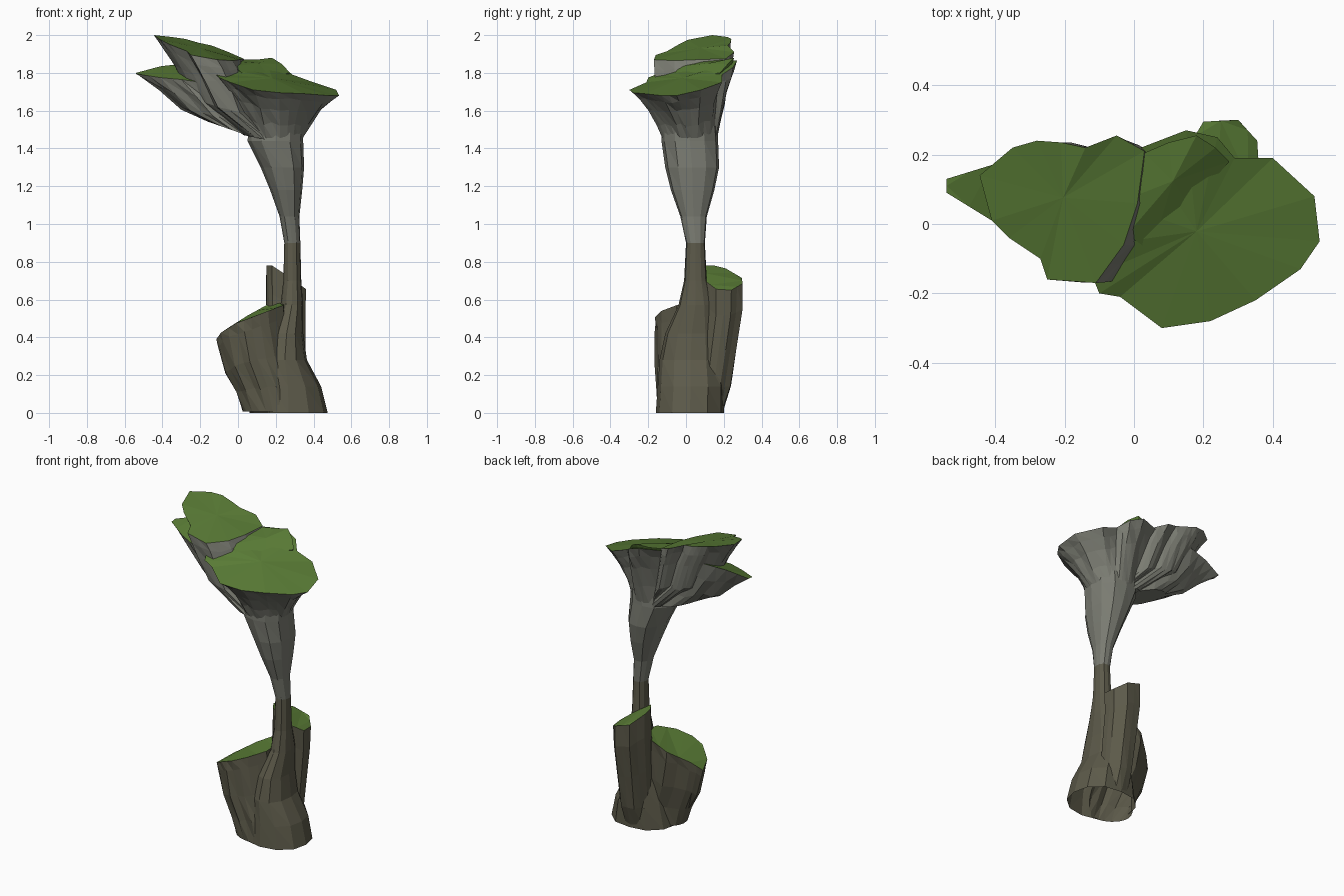
import bpy, bmesh, math, random
from mathutils import Vector

if "Cube" in bpy.data.objects:
    bpy.data.objects.remove(bpy.data.objects["Cube"])

random.seed(4)


def material(name, rgb):
    m = bpy.data.materials.new(name)
    m.diffuse_color = (*rgb, 1)
    m.use_nodes = True
    m.node_tree.nodes["Principled BSDF"].inputs["Base Color"].default_value = m.diffuse_color
    return m


MATS = [material("brown rock", (0.108, 0.102, 0.068)),
        material("grey rock", (0.195, 0.200, 0.168)),
        material("grass green", (0.100, 0.198, 0.036))]
BROWN, GREY, GRASS = 0, 1, 2


def skin(name, rings, rule, lift=0.0):
    """Join rings of equal length, listed top to bottom, and close both ends."""
    bm = bmesh.new()
    loops = [[bm.verts.new(p) for p in r] for r in rings]
    n = len(loops[0])
    for a, b in zip(loops, loops[1:]):
        for i in range(n):
            j = (i + 1) % n
            bm.faces.new((a[i], b[i], b[j]))
            bm.faces.new((a[i], b[j], a[j]))
    # top is a low fan if lifted, otherwise a few large facets
    if lift:
        c = bm.verts.new(sum((Vector(p) for p in rings[0]), Vector()) / n + Vector((0, 0, lift)))
        top = [bm.faces.new((loops[0][i], loops[0][(i + 1) % n], c)) for i in range(n)]
    else:
        f = bm.faces.new(loops[0])
        f.normal_update()
        top = bmesh.ops.triangulate(bm, faces=[f], ngon_method='BEAUTY')["faces"]
    bm.faces.new(loops[-1])
    bmesh.ops.recalc_face_normals(bm, faces=bm.faces[:])
    top = set(top)
    for f in bm.faces:
        f.material_index = rule(f, f in top)
    me = bpy.data.meshes.new(name)
    bm.to_mesh(me)
    bm.free()
    for m in MATS:
        me.materials.append(m)
    ob = bpy.data.objects.new(name, me)
    bpy.context.collection.objects.link(ob)
    return ob


def rock(name, rim, foot, steps, mat, lift=0.0, rough=0.009):
    """Grass-topped rock: a rim outline drawn down to an elliptical foot.
    foot = x, y, z, radius x, radius y, z slope along x; steps = (sideways, down) blends."""
    pts = []
    for i, p in enumerate(rim):                      # add edge midpoints
        p, q = Vector(p), Vector(rim[(i + 1) % len(rim)])
        pts += [p, (p + q) / 2]
    mid = sum(pts, Vector()) / len(pts)
    fx, fy, fz, rx, ry, sl = foot
    ends = []
    for p in pts:
        a = math.atan2((p.y - mid.y) / ry, (p.x - mid.x) / rx)
        dx = rx * math.cos(a)
        ends.append(Vector((fx + dx, fy + ry * math.sin(a), fz + sl * dx)))
    groove = [random.uniform(-rough, rough) for _ in pts]
    rings = [pts]
    for s, d in steps:
        ring = []
        for p, e, g in zip(pts, ends, groove):
            v = Vector((p.x + (e.x - p.x) * s, p.y + (e.y - p.y) * s, p.z + (e.z - p.z) * d))
            out = Vector((p.x - mid.x, p.y - mid.y, 0)).normalized()
            if d < 1:
                v += out * (g + random.uniform(-.4, .4) * rough)
                v.z += random.uniform(-1, 1) * rough
            ring.append(v)
        rings.append(ring)
    return skin(name, rings, lambda f, t: GRASS if t else mat, lift)


parts = []
# right cap
parts.append(rock("right_cap",
     [(.08, -.30, 1.71), (.22, -.28, 1.695), (.35, -.22, 1.69), (.48, -.13, 1.68), (.535, -.05, 1.68),
      (.52, .08, 1.71), (.40, .19, 1.75), (.29, .19, 1.79), (.24, .25, 1.83),
      (.15, .27, 1.865), (.02, .22, 1.865), (-.05, .06, 1.855), (-.09, -.06, 1.83), (-.12, -.15, 1.795),
      (-.10, -.20, 1.775), (-.04, -.21, 1.75)],
     (.20, .02, 1.45, .14, .145, 0), [(.22, .14), (.5, .36), (.8, .68), (1, 1)], GREY, .006))

# raised grassy ridge across the right cap
parts.append(rock("cap_ridge",
     [(.05, -.08, 1.775), (.16, .05, 1.785), (.275, .18, 1.80), (.235, .22, 1.845), (.18, .255, 1.88),
      (.10, .235, 1.87), (.03, .205, 1.87), (0, .08, 1.86), (-.02, -.03, 1.835)],
     (.12, .1, 1.66, .06, .06, 0), [(.3, .4), (1, 1)], GRASS, .016, .002))

# left upper cap
parts.append(rock("left_cap",
     [(-.445, .14, 2.0), (-.41, .01, 1.975), (-.36, -.04, 1.95), (-.27, -.10, 1.915), (-.25, -.16, 1.895),
      (-.11, -.17, 1.87), (-.03, -.06, 1.865), (.01, .06, 1.87), (.03, .21, 1.875), (-.05, .255, 1.91),
      (-.14, .22, 1.945), (-.21, .235, 1.96), (-.28, .24, 1.98), (-.35, .22, 1.99)],
     (.12, .02, 1.452, .09, .14, -.2), [(.09, .12), (.22, .3), (.42, .64), (1, 1)], GREY, .004))

# lower left lip
parts.append(rock("left_lip",
     [(-.54, .13, 1.80), (-.54, .09, 1.795), (-.41, .01, 1.775), (-.30, -.04, 1.765), (-.23, -.06, 1.755),
      (-.10, -.06, 1.76), (0, .10, 1.80), (-.10, .20, 1.83), (-.28, .20, 1.85), (-.41, .17, 1.835)],
     (-.02, .05, 1.493, .14, .12, -.35), [(.3, .32), (.62, .72), (1, 1)], GREY))

# back column
parts.append(rock("back_column",
     [(.15, .15, .78), (.18, .10, .78), (.30, .10, .70), (.36, .16, .655), (.355, .24, .65),
      (.30, .30, .685), (.20, .295, .715), (.15, .21, .765)],
     (.26, .105, .004, .09, .09, 0), [(.02, .2), (.3, .5), (.6, .8), (1, 1)], BROWN, 0, .005))

# left base lump
parts.append(rock("left_base",
     [(-.115, -.01, .39), (-.09, -.09, .425), (-.01, -.155, .475), (.07, -.165, .505), (.16, -.13, .54),
      (.24, -.05, .57), (.25, .08, .585), (.15, .14, .57), (.05, .125, .515), (-.06, .04, .445)],
     (.18, -.025, .007, .155, .125, 0), [(.05, .12), (.3, .45), (.75, .75), (1, 1)], BROWN, 0, .009))

# trunk: z, x range, y range; brown below 0.9 and grey above
TRUNK = [(1.52, .06, .345, -.13, .165), (1.44, .05, .345, -.13, .17), (1.30, .12, .35, -.11, .175),
         (1.18, .17, .34, -.08, .15), (1.04, .22, .325, -.03, .11), (.90, .245, .33, 0, .10),
         (.70, .24, .335, -.01, .11), (.57, .225, .345, -.04, .14), (.42, .17, .345, -.11, .17),
         (.28, .13, .365, -.14, .185), (.14, .09, .44, -.15, .20), (0, .06, .475, -.16, .20)]
N = 12
wob = [1 if i % 3 == 0 else random.uniform(.96, 1.06) for i in range(N)]
rings = []
for z, x0, x1, y0, y1 in TRUNK:
    ring = []
    for i in range(N):
        a = 2 * math.pi * i / N
        ring.append(Vector(((x0 + x1) / 2 + (x1 - x0) / 2 * math.cos(a) * wob[i],
                            (y0 + y1) / 2 + (y1 - y0) / 2 * math.sin(a) * wob[i], z)))
    rings.append(ring)
trunk = skin("trunk", rings, lambda f, t: GREY if f.calc_center_median().z > .9 else BROWN)

# weld everything into one outer shell
for p in parts:
    mod = trunk.modifiers.new("join_" + p.name, 'BOOLEAN')
    mod.operation, mod.solver, mod.object = 'UNION', 'EXACT', p
    mod.use_self = True
shell = bpy.data.meshes.new_from_object(trunk.evaluated_get(bpy.context.evaluated_depsgraph_get()))
trunk.modifiers.clear()
trunk.data = shell
trunk.name = "rock_tower"
for p in parts:
    bpy.data.objects.remove(p)

# the underside is open
bm = bmesh.new()
bm.from_mesh(shell)
under = [f for f in bm.faces if all(v.co.z < .012 for v in f.verts)]
bmesh.ops.delete(bm, geom=under, context='FACES')
bm.to_mesh(shell)
bm.free()
